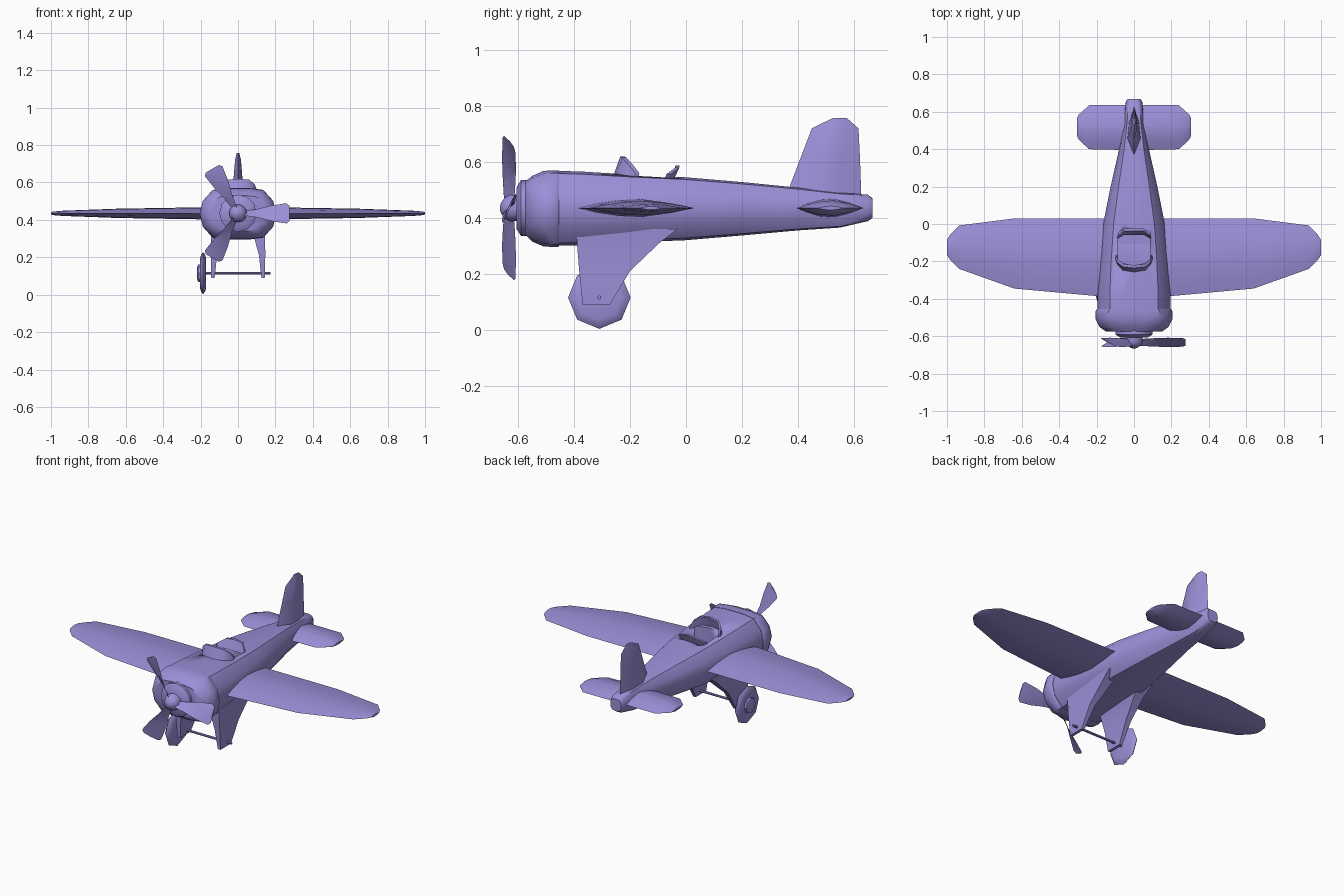
import bpy, bmesh, math
from mathutils import Matrix, Vector

cube = bpy.data.objects.get("Cube")
if cube:
    bpy.data.objects.remove(cube, do_unlink=True)

COLOR = (0.33, 0.28, 0.69, 1)
paint = bpy.data.materials.new("lavender paint")
paint.use_nodes = True
paint.diffuse_color = COLOR
paint.node_tree.nodes["Principled BSDF"].inputs["Base Color"].default_value = COLOR

AXIS_Z = 0.435


def finish(name, bm, angle=45):
    bmesh.ops.recalc_face_normals(bm, faces=bm.faces)
    mesh = bpy.data.meshes.new(name)
    bm.to_mesh(mesh)
    bm.free()
    mesh.materials.append(paint)
    ob = bpy.data.objects.new(name, mesh)
    bpy.context.collection.objects.link(ob)
    bpy.ops.object.select_all(action='DESELECT')
    ob.select_set(True)
    bpy.context.view_layer.objects.active = ob
    bpy.ops.object.shade_smooth_by_angle(angle=math.radians(angle))
    return ob


def loft(name, rings, angle=45, matrix=None):
    """Skin closed rings of equal length and cap both ends."""
    bm = bmesh.new()
    loops = [[bm.verts.new(p) for p in ring] for ring in rings]
    n = len(loops[0])
    for a, b in zip(loops, loops[1:]):
        for i in range(n):
            j = (i + 1) % n
            bm.faces.new((a[i], a[j], b[j], b[i]))
    bm.faces.new(loops[0])
    bm.faces.new(loops[-1])
    if matrix:
        bm.transform(matrix)
    return finish(name, bm, angle)


def turned(name, profile, sides, matrix, angle=40):
    """Stack of (position, radius) circles along z, moved by matrix."""
    rings = [[(r * math.cos(2 * math.pi * i / sides), r * math.sin(2 * math.pi * i / sides), h)
              for i in range(sides)] for h, r in profile]
    return loft(name, rings, angle, matrix)


# Rounded-box body section: flat top and bottom, bulging sides
QUARTER = [(1, 0), (0.92, 0.5), (0.66, 0.93), (0.3, 1)]
SECTION = (QUARTER + [(-x, z) for x, z in QUARTER[::-1]]
           + [(-x, -z) for x, z in QUARTER[1:]] + [(x, -z) for x, z in QUARTER[:0:-1]])


def body(name, stations):
    rings = []
    for y, w, bottom, top in stations:
        mid, h = (top + bottom) / 2, (top - bottom) / 2
        rings.append([(w * x, y, mid + h * z) for x, z in SECTION])
    return loft(name, rings, 40)


# Fuselage and cowling: (y, half width, bottom, top)
fuselage = body("fuselage", [
    (-0.47, 0.195, 0.30, 0.568), (-0.38, 0.196, 0.302, 0.566), (-0.2, 0.185, 0.312, 0.555),
    (0.0, 0.165, 0.32, 0.545), (0.2, 0.125, 0.337, 0.528), (0.4, 0.08, 0.355, 0.508),
    (0.55, 0.055, 0.365, 0.49), (0.65, 0.045, 0.388, 0.483), (0.667, 0.036, 0.4, 0.47)])
body("cowling", [
    (-0.455, 0.197, 0.297, 0.57), (-0.465, 0.205, 0.295, 0.57), (-0.51, 0.205, 0.298, 0.568),
    (-0.55, 0.185, 0.315, 0.55), (-0.575, 0.15, 0.34, 0.53)])

# Cockpit opening
cutter = loft("cockpit_cutter", [
    [(x, y, z) for x, y in [(-0.085, -0.2), (0, -0.225), (0.085, -0.2), (0.085, -0.05),
                            (0.07, -0.035), (-0.07, -0.035), (-0.085, -0.05)]]
    for z in (0.46, 0.7)])
cutter.hide_render = True
cut = fuselage.modifiers.new("cockpit", 'BOOLEAN')
cut.operation = 'DIFFERENCE'
cut.object = cutter
bpy.context.view_layer.objects.active = fuselage
bpy.ops.object.modifier_apply(modifier=cut.name)
bpy.data.objects.remove(cutter, do_unlink=True)


def screen(name, points, inset):
    """Curved upright plate; points are (x, base y, base z, top y, top z)."""
    full = [(-p[0],) + p[1:] for p in points[::-1] if p[0] > 0] + points
    loft(name, [[(x, by, bz), (x, ty, tz), (x * 0.95, ty + inset, tz), (x * 0.9, by + inset, bz)]
                for x, by, bz, ty, tz in full], 40)


screen("windshield", [(0, -0.26, 0.55, -0.235, 0.62), (0.06, -0.25, 0.55, -0.228, 0.615),
                      (0.09, -0.215, 0.55, -0.205, 0.59), (0.1, -0.185, 0.54, -0.182, 0.56)], 0.015)
screen("headrest", [(0, -0.06, 0.53, -0.037, 0.587), (0.055, -0.06, 0.53, -0.038, 0.58),
                    (0.09, -0.08, 0.53, -0.07, 0.556)], 0.014)


def foil(name, stations):
    """Mirrored wing from (x, leading y, trailing y, half thickness)."""
    shape = [(0, 0), (0.16, 0.5), (0.36, 0.9), (0.55, 1), (0.8, 0.55), (1, 0)]
    outline = shape + [(t, -h) for t, h in shape[-2:0:-1]]
    full = [(-s[0],) + s[1:] for s in stations[::-1]] + stations
    loft(name, [[(x, le + (te - le) * t, AXIS_Z + th * h) for t, h in outline]
                for x, le, te, th in full], 50)


foil("wing", [(0.1, -0.39, 0.03, 0.032), (0.2, -0.385, 0.03, 0.032), (0.64, -0.345, 0.03, 0.025),
              (0.935, -0.24, -0.008, 0.014), (0.985, -0.19, -0.06, 0.01), (1.0, -0.165, -0.085, 0.006)])
foil("tailplane", [(0.02, 0.395, 0.635, 0.034), (0.24, 0.4, 0.635, 0.027),
                   (0.295, 0.45, 0.585, 0.014), (0.305, 0.47, 0.565, 0.007)])

# Fin: (z, front y, back y, half thickness)
loft("fin", [[(0, a, z), (t, a + (b - a) * 0.35, z), (t * 0.7, a + (b - a) * 0.7, z), (0, b, z),
              (-t * 0.7, a + (b - a) * 0.7, z), (-t, a + (b - a) * 0.35, z)]
             for z, a, b, t in [(0.44, 0.345, 0.627, 0.04), (0.51, 0.37, 0.626, 0.034),
                                (0.62, 0.412, 0.622, 0.024), (0.72, 0.45, 0.617, 0.016),
                                (0.757, 0.525, 0.575, 0.007)]], 50)

# Nose disc and spinner, turned about the engine axis
nose = Matrix.Translation((0, 0, AXIS_Z)) @ Matrix.Rotation(math.pi / 2, 4, 'X')
turned("nose_disc", [(0.56, 0.1), (0.59, 0.1), (0.606, 0.075)], 12, nose)
turned("spinner", [(0.59, 0.045), (0.63, 0.048), (0.65, 0.036), (0.662, 0.018), (0.666, 0.004)], 12, nose)

# Three twisted blades, widest at the tip: (radius, half chord, half depth)
for k in range(3):
    spin = Matrix.Translation((0, -0.633, AXIS_Z)) @ Matrix.Rotation(-k * math.tau / 3, 4, 'Y')
    loft(f"propeller_blade_{k + 1}", [
        [(r, -d, -c), (r, 0.004, -c * 0.1 + 0.004), (r, d, c), (r, -0.004, c * 0.1 - 0.004)]
        for r, c, d in [(0.03, 0.012, 0.018), (0.1, 0.022, 0.022), (0.18, 0.042, 0.025),
                        (0.26, 0.054, 0.023), (0.275, 0.04, 0.018)]], 40, spin)

# Landing gear legs: (z, front y, back y, inner x, outer x)
for side, label in ((1, "left"), (-1, "right")):
    loft(label + "_landing_leg", [
        [(side * xi, a, z), (side * xo, a, z), (side * xo, b, z), (side * xi, b, z)]
        for z, a, b, xi, xo in [(0.36, -0.39, -0.03, 0.06, 0.15), (0.31, -0.39, -0.095, 0.085, 0.145),
                                (0.21, -0.382, -0.2, 0.112, 0.146), (0.09, -0.37, -0.272, 0.125, 0.143)]], 30)

# Axle and the single wheel on the right
across = Matrix.Translation((0, -0.31, 0.115)) @ Matrix.Rotation(math.pi / 2, 4, 'Y')
turned("axle", [(-0.2, 0.007), (0.175, 0.007)], 8, across)
turned("wheel", [(-0.203, 0.08), (-0.197, 0.1), (-0.187, 0.112), (-0.177, 0.1), (-0.17, 0.08)], 8, across, 50)
turned("wheel_hub", [(-0.22, 0.025), (-0.214, 0.045), (-0.19, 0.05)], 8, across)
